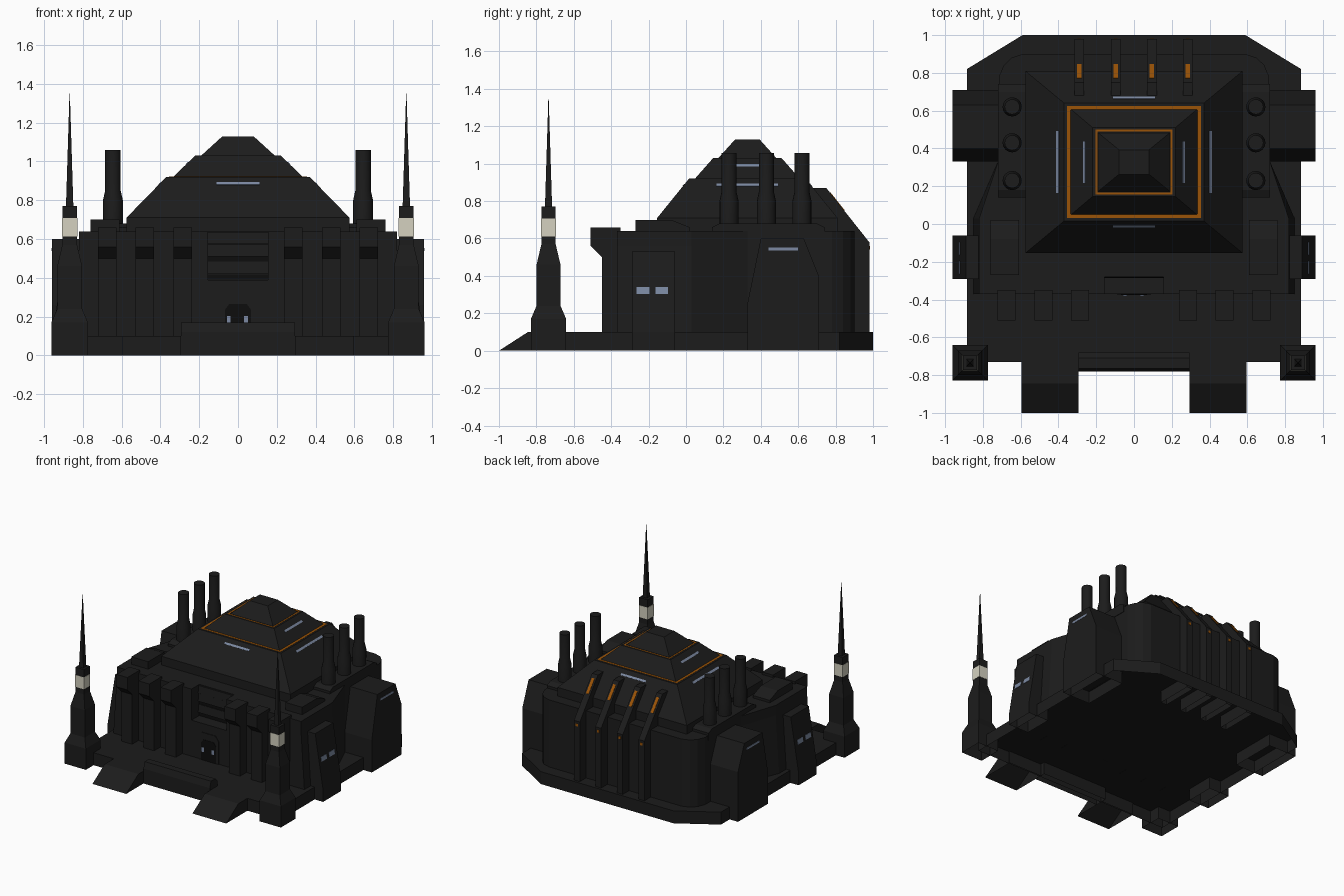
import bpy, bmesh, math
from mathutils import Vector

cube = bpy.data.objects.get("Cube")
if cube:
    bpy.data.objects.remove(cube, do_unlink=True)


def material(name, rgb):
    m = bpy.data.materials.new(name)
    m.use_nodes = True
    m.diffuse_color = (*rgb, 1)
    m.node_tree.nodes["Principled BSDF"].inputs["Base Color"].default_value = (*rgb, 1)
    return m


CHARCOAL = material("charcoal", (0.0115, 0.0115, 0.0115))
BLACK = material("black", (0.004, 0.004, 0.004))
ORANGE = material("orange", (0.33, 0.088, 0.002))
BLUE = material("pale_blue", (0.20, 0.25, 0.36))
CREAM = material("cream", (0.66, 0.64, 0.53))


def loft(name, rings, mat=CHARCOAL, smooth=False):
    """Skin matching rings of points, cap both ends, leave the ground side open."""
    bm = bmesh.new()
    rows = [[bm.verts.new(p) for p in ring] for ring in rings]
    n = len(rows[0])
    for a, b in zip(rows, rows[1:]):
        for i in range(n):
            j = (i + 1) % n
            bm.faces.new((a[i], a[j], b[j], b[i]))
    bm.faces.new(rows[0])
    bm.faces.new(rows[-1])
    bmesh.ops.recalc_face_normals(bm, faces=bm.faces)
    ground = [f for f in bm.faces if all(abs(v.co.z) < 0.001 for v in f.verts)]
    bmesh.ops.delete(bm, geom=ground, context="FACES")
    mesh = bpy.data.meshes.new(name)
    bm.to_mesh(mesh)
    bm.free()
    mesh.materials.append(mat)
    ob = bpy.data.objects.new(name, mesh)
    bpy.context.collection.objects.link(ob)
    if smooth:
        bpy.ops.object.select_all(action="DESELECT")
        ob.select_set(True)
        bpy.context.view_layer.objects.active = ob
        bpy.ops.object.shade_smooth_by_angle(angle=math.radians(40))
    return ob


def prism(name, pts, axis, lo, hi, mat=CHARCOAL):
    """Extrude a profile along x, y or z."""
    def put(p, d):
        p = list(p)
        p.insert("xyz".index(axis), d)
        return p
    return loft(name, [[put(p, d) for p in pts] for d in (lo, hi)], mat)


def box(name, x0, x1, y0, y1, z0, z1, mat=CHARCOAL):
    return prism(name, [(x0, y0), (x1, y0), (x1, y1), (x0, y1)], "z", z0, z1, mat)


def rect(cx, cy, hx, hy, z):
    return [(cx - hx, cy - hy, z), (cx + hx, cy - hy, z),
            (cx + hx, cy + hy, z), (cx - hx, cy + hy, z)]


def plate(name, c, u, v, mat):
    """Thin painted panel spanned by two half vectors."""
    c, u, v = Vector(c), Vector(u), Vector(v)
    n = u.cross(v).normalized() * 0.003
    quad = [c - u - v, c + u - v, c + u + v, c - u + v]
    return loft(name, [[p - n for p in quad], [p + n for p in quad]], mat)


def frame(name, hx, hy, w, z):
    """Four thin strips round the roof."""
    for s in (-1, 1):
        plate(name, (0, CY + s * (hy - w / 2), z), (hx, 0, 0), (0, w / 2, 0), ORANGE)
        plate(name, (s * (hx - w / 2), CY, z), (w / 2, 0, 0), (0, hy, 0), ORANGE)


def mirrored(half):
    return half + [(-x, y) for x, y in reversed(half)]


# Base slab and main hall with a notch for the entrance
prism("base_slab", mirrored([(0.885, -0.73), (0.885, 0.82), (0.59, 1.0)]), "z", 0, 0.10)
plan = [(0.155, -0.27), (0.155, -0.37), (0.82, -0.37), (0.82, 0.03), (0.72, 0.33),
        (0.715, 0.78), (0.69, 0.84), (0.65, 0.88), (0.59, 0.90)]
foot = [(x + 0.03 if x > 0.8 else x, y) for x, y in plan]
loft("main_hall", [[(x, y, z) for x, y in mirrored(p)]
                   for p, z in ((foot, 0.098), (plan, 0.56), (plan, 0.64))])

# Stepped pyramid roof
CY = 0.328
tiers = [(0.575, 0.482, 0.62), (0.575, 0.482, 0.71), (0.37, 0.312, 0.92), (0.335, 0.28, 0.92),
         (0.22, 0.183, 1.03), (0.19, 0.155, 1.03), (0.08, 0.065, 1.13)]
loft("pyramid_roof", [rect(0, CY, *t) for t in tiers])
frame("lower_roof_trim", 0.355, 0.296, 0.02, 0.9185)
frame("upper_roof_trim", 0.205, 0.172, 0.011, 1.0285)

# Roof light strips
for s in (-1, 1):
    plate("lower_end_light", (0, CY + s * 0.339, 0.885), (0.11, 0, 0), (0, -s * 0.005, 0.006), BLUE)
    plate("lower_side_light", (s * 0.404, CY, 0.885), (0, 0.165, 0), (-s * 0.006, 0, 0.006), BLUE)
    plate("upper_side_light", (s * 0.262, CY, 0.99), (0, 0.11, 0), (-s * 0.006, 0, 0.006), BLUE)

# Louvred entrance and door
box("porch_wall", -0.155, 0.155, -0.37, -0.26, 0.098, 0.39)
for z0, z1 in ((0.575, 0.635), (0.51, 0.572), (0.42, 0.485)):
    prism("entrance_louvre", [(-0.265, z0), (-0.285, z0), (-0.28, z1), (-0.265, z1)],
          "x", -0.155, 0.155)
for z in (0.4975, 0.405):
    box("louvre_gap", -0.155, 0.155, -0.276, -0.265, z - 0.013, z + 0.013, BLACK)
for name, s, y, mat in (("door_frame", 1, -0.374, CHARCOAL), ("door", 0.75, -0.377, BLACK)):
    arch = [(0.09 * s, 0.10), (0.09 * s, 0.10 + 0.18 * s), (0.06 * s, 0.10 + 0.22 * s)]
    prism(name, mirrored(arch), "y", y, -0.365, mat)
for x in (-0.048, 0.042):
    plate("door_window", (x, -0.377, 0.185), (0.01, 0, 0), (0, 0, 0.018), BLUE)

# Front parapet step
prism("front_step", [(-0.78, 0), (-0.78, 0.12), (-0.765, 0.17), (-0.71, 0.17), (-0.68, 0.14),
                     (-0.68, 0)], "x", -0.295, 0.295)

# Rear buttresses with orange panels
for x in (-0.29, -0.097, 0.095, 0.285):
    prism("rear_buttress", [(0.68, 0), (0.68, 0.87), (0.75, 0.87), (0.98, 0.58), (0.98, 0)],
          "x", x - 0.026, x + 0.026)
    plate("buttress_panel", (x, 0.808, 0.797), (0.012, 0, 0), (0, 0.038, -0.048), ORANGE)
    plate("buttress_mark", (x, 0.98, 0.55), (0.01, 0, 0), (0, 0, 0.01), ORANGE)

for s in (-1, 1):
    # Entry ramps
    a, b = sorted((s * 0.295, s * 0.595))
    prism("entry_ramp", [(-1, 0), (-0.845, 0.10), (-0.72, 0.10), (-0.72, 0)], "x", a, b)

    # Front pillars with overhanging heads
    for x in (0.285, 0.48, 0.675):
        prism("front_pillar", [(-0.35, 0.098), (-0.45, 0.098), (-0.45, 0.50), (-0.51, 0.56),
                               (-0.51, 0.66), (-0.35, 0.66)],
              "x", s * x - 0.048, s * x + 0.048)

    # Roof blocks over the front corners
    a, b = sorted((s * 0.61, s * 0.76))
    prism("corner_roof_block", [(-0.27, 0.6), (-0.27, 0.70), (-0.08, 0.70), (0.02, 0.66),
                                (0.02, 0.6)], "x", a, b)

    # Chimneys on their ledge
    a, b = sorted((s * 0.575, s * 0.72))
    prism("chimney_ledge", [(0.14, 0.6), (0.14, 0.66), (0.18, 0.68), (0.70, 0.68), (0.74, 0.66),
                            (0.74, 0.6)], "x", a, b)
    for y in (0.23, 0.43, 0.62):
        rings = [[(s * 0.645 + r * math.cos(t * math.pi / 8), y + r * math.sin(t * math.pi / 8), z)
                  for t in range(16)]
                 for r, z in ((0.051, 0.66), (0.051, 0.80), (0.04, 0.85), (0.04, 1.058))]
        loft("chimney", rings, smooth=True)

    # Large side bay
    a, b = sorted((s * 0.71, s * 0.96))
    prism("side_bay", [(0.33, 0), (0.33, 0.26), (0.40, 0.60), (0.63, 0.60), (0.71, 0.40),
                       (0.71, 0)], "x", a, b)
    plate("side_bay_light", (s * 0.959, 0.52, 0.545), (0, 0.08, 0), (0, 0, 0.008), BLUE)

    # Small leaning side panel
    prism("side_panel", [(s * 0.78, 0), (s * 0.96, 0), (s * 0.96, 0.10), (s * 0.89, 0.53),
                         (s * 0.78, 0.53)], "y", -0.29, -0.06)
    for y in (-0.23, -0.13):
        plate("side_panel_window", (s * 0.924, y, 0.322), (0, 0.034, 0),
              (-s * 0.003, 0, 0.018), BLUE)

    # Square corner towers with lit bands and spires
    X, Y = s * 0.868, -0.735
    profile = [(0.094, 0), (0.094, 0.17), (0.064, 0.24), (0.064, 0.46), (0.038, 0.57),
               (0.038, 0.77), (0.019, 0.77), (0.001, 1.35)]
    loft("corner_tower", [rect(X, Y, h, h, z) for h, z in profile])
    loft("tower_light_band", [rect(X, Y, 0.0395, 0.0395, z) for z in (0.612, 0.708)], CREAM)
